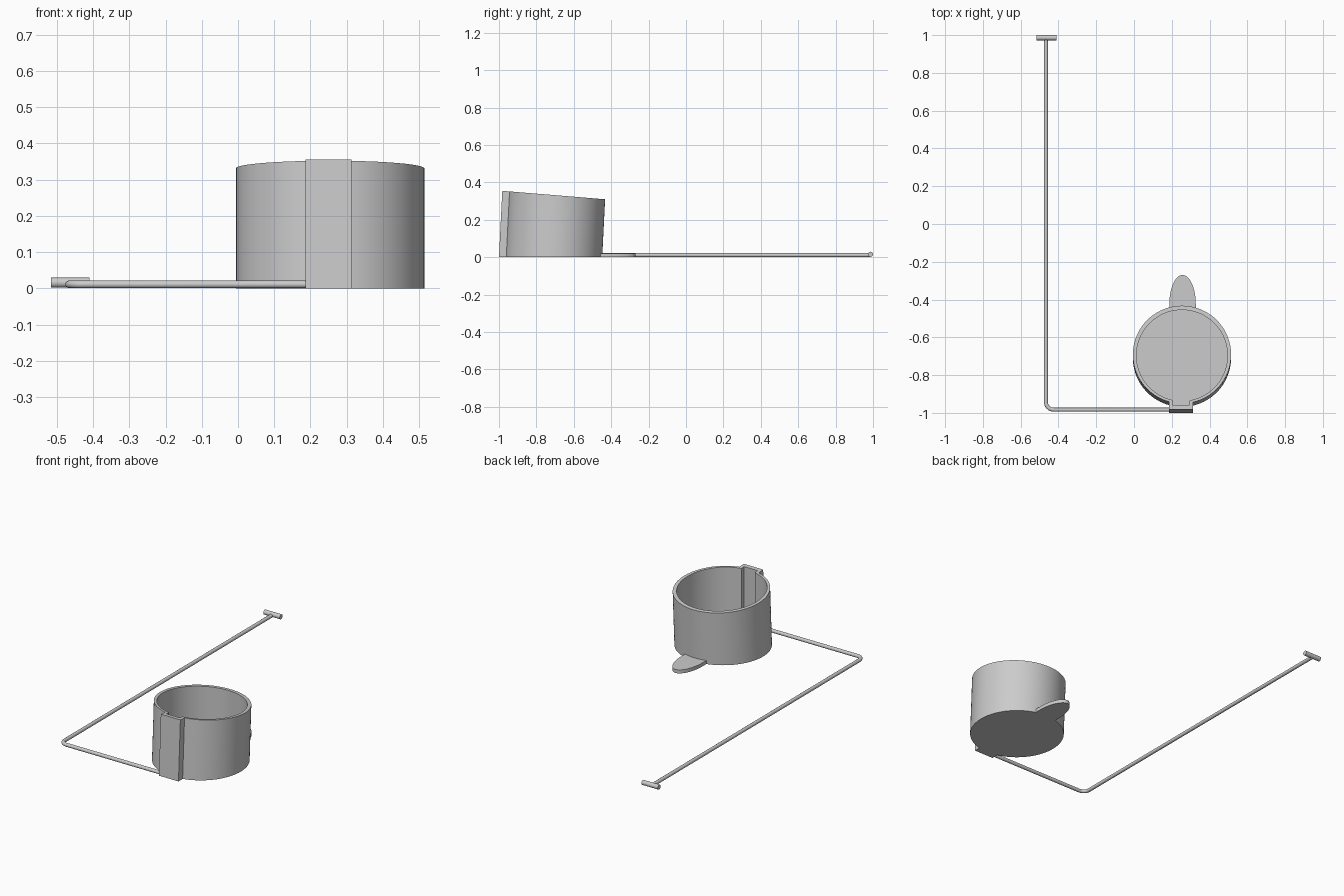
import bpy, bmesh, math
from mathutils import Vector

if "Cube" in bpy.data.objects:
    bpy.data.objects.remove(bpy.data.objects["Cube"])

CX, CY = 0.254, -0.708      # cup axis at the ground
LEAN = 0.05                 # outer wall leans back as it rises
SLOPE = 0.082               # rim falls towards the back


def rim_height(y):
    return (0.355 - SLOPE * (y + 0.985)) / (1 + SLOPE * LEAN)


def prism(name, outline, bottom, top, lean=0.0):
    """Extrude a counter-clockwise outline; top is a number or a function of y."""
    bm = bmesh.new()
    low, high = [], []
    for x, y in outline:
        z = top(y) if callable(top) else top
        low.append(bm.verts.new((x, y + lean * bottom, bottom)))
        high.append(bm.verts.new((x, y + lean * z, z)))
    n = len(outline)
    bm.faces.new(low[::-1])
    bm.faces.new(high)
    for i in range(n):
        j = (i + 1) % n
        bm.faces.new((low[i], low[j], high[j], high[i]))
    mesh = bpy.data.meshes.new(name)
    bm.to_mesh(mesh)
    bm.free()
    ob = bpy.data.objects.new(name, mesh)
    bpy.context.collection.objects.link(ob)
    return ob


def ellipse(cx, cy, rx, ry, n):
    return [(cx + rx * math.cos(2 * math.pi * i / n),
             cy + ry * math.sin(2 * math.pi * i / n)) for i in range(n)]


def rect(x0, x1, y0, y1):
    return [(x0, y0), (x1, y0), (x1, y1), (x0, y1)]


def activate(ob):
    bpy.ops.object.select_all(action='DESELECT')
    ob.select_set(True)
    bpy.context.view_layer.objects.active = ob


def boolean(ob, other, operation):
    activate(ob)
    mod = ob.modifiers.new(operation, 'BOOLEAN')
    mod.object, mod.operation, mod.solver = other, operation, 'EXACT'
    bpy.ops.object.modifier_apply(modifier=mod.name)
    bpy.data.objects.remove(other)


def smooth(ob):
    activate(ob)
    bpy.ops.object.shade_smooth_by_angle(angle=math.radians(30))


# Cup: leaning outer wall, upright bore, front plate with a slot behind it
cup = prism("cup", ellipse(CX, CY, 0.26, 0.26, 96), 0, rim_height, LEAN)
plate = prism("front_plate", rect(0.186, 0.313, -1.0, -0.90), 0, rim_height, LEAN)
boolean(cup, plate, 'UNION')
bore = prism("bore", ellipse(CX, -0.696, 0.241, 0.241, 96), 0.02, 0.6)
boolean(cup, bore, 'DIFFERENCE')
slot = prism("slot", rect(0.205, 0.293, -0.958, -0.75), 0.02, 0.6)
boolean(cup, slot, 'DIFFERENCE')
smooth(cup)

# Thumb tab: back half of an ellipse, rooted in the cup floor
half = [(0.257 + 0.07 * math.cos(math.pi * i / 32),
         -0.425 + 0.155 * math.sin(math.pi * i / 32)) for i in range(33)]
tab = prism("thumb_tab", half + [(0.187, -0.475), (0.327, -0.475)], 0, 0.021)
smooth(tab)

# Bent rod: L-shaped path with a rounded corner
RX, RY, RZ, BEND = -0.466, -0.983, 0.011, 0.04
path = [(0.20, RY, RZ)]
for i in range(9):
    a = -math.pi / 2 - math.pi / 2 * i / 8
    path.append((RX + BEND + BEND * math.cos(a), RY + BEND + BEND * math.sin(a), RZ))
path.append((RX, 0.985, RZ))
curve = bpy.data.curves.new("rod", 'CURVE')
curve.dimensions = '3D'
curve.bevel_depth = 0.0105
curve.bevel_resolution = 6
curve.use_fill_caps = True
spline = curve.splines.new('POLY')
spline.points.add(len(path) - 1)
for p, co in zip(spline.points, path):
    p.co = (*co, 1)
rod = bpy.data.objects.new("rod", curve)
bpy.context.collection.objects.link(rod)
activate(rod)
bpy.ops.object.convert(target='MESH')
smooth(bpy.context.view_layer.objects.active)

# Cross bar at the far end of the rod
bpy.ops.mesh.primitive_cylinder_add(vertices=32, radius=0.0138, depth=0.106,
                                    location=(-0.463, 0.986, 0.0155),
                                    rotation=(0, math.pi / 2, 0))
bar = bpy.context.object
bar.name = "end_bar"
smooth(bar)
